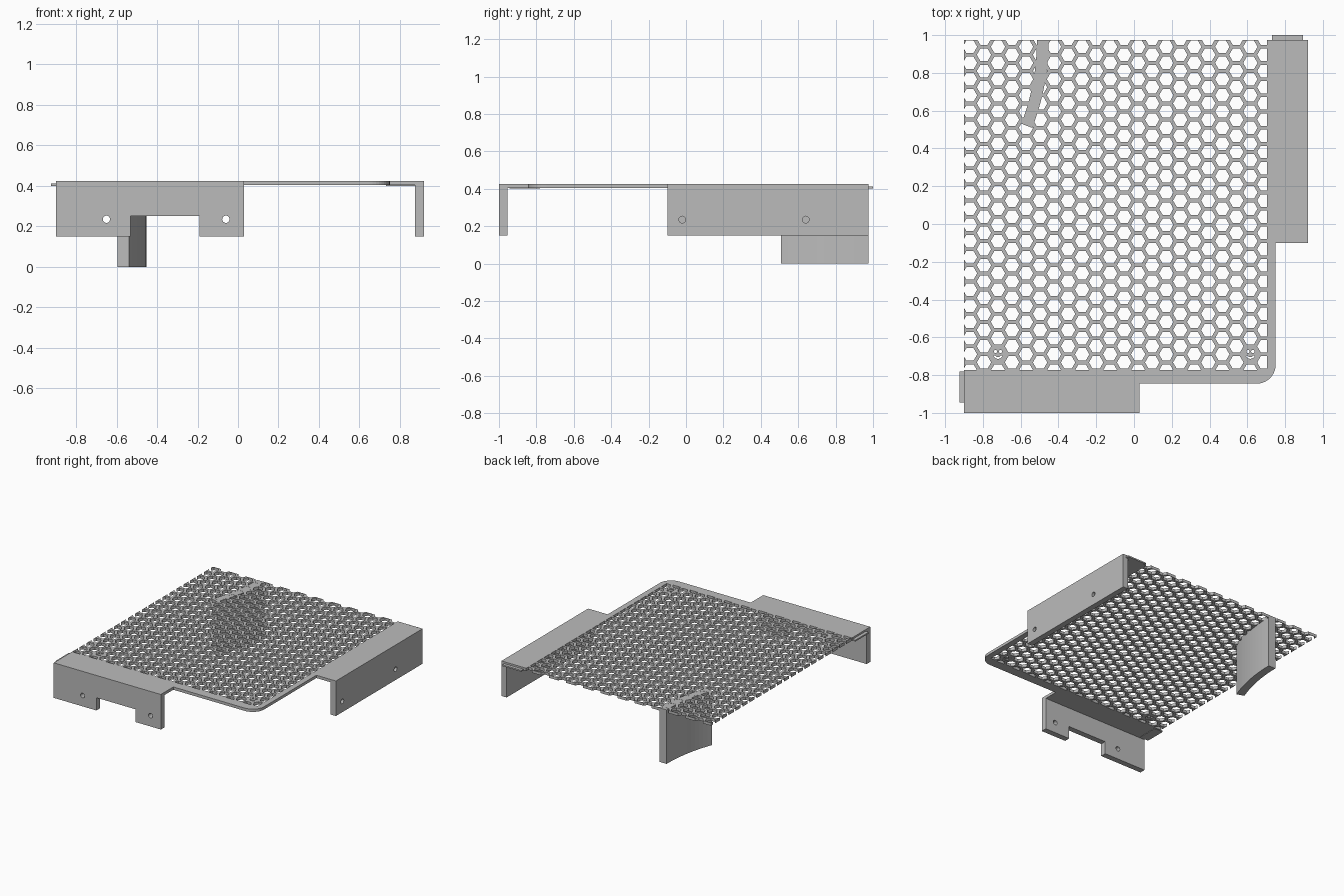
import bpy, bmesh, math
from mathutils import Matrix, Vector

cube = bpy.data.objects.get("Cube")
if cube:
    bpy.data.objects.remove(cube, do_unlink=True)

grey = bpy.data.materials.new("plain grey")
grey.use_nodes = True
GREY = (0.5, 0.5, 0.5, 1)
grey.diffuse_color = GREY
grey.node_tree.nodes["Principled BSDF"].inputs["Base Color"].default_value = GREY

TOP, UNDER, WALL_Z = 0.425, 0.403, 0.15
LEFT, RIGHT, FRONT, BACK = -0.9, 0.705, -0.772, 0.975

# Local axes for each plane: (outline x, outline y, thickness direction)
FLAT = ((1, 0, 0), (0, 1, 0), (0, 0, 1))
FACING_FRONT = ((1, 0, 0), (0, 0, 1), (0, -1, 0))
FACING_SIDE = ((0, 1, 0), (0, 0, 1), (1, 0, 0))


def add_object(name, mesh):
    obj = bpy.data.objects.new(name, mesh)
    bpy.context.collection.objects.link(obj)
    mesh.materials.clear()
    mesh.materials.append(grey)
    return obj


def arc(cx, cy, r, start, end, n):
    angles = [math.radians(start + (end - start) * i / n) for i in range(n + 1)]
    return [(cx + r * math.cos(a), cy + r * math.sin(a)) for a in angles]


def circle(cx, cy, r, n=24):
    return arc(cx, cy, r, 0, 360, n)[:-1]


def box(x0, y0, x1, y1):
    return [(x0, y0), (x1, y0), (x1, y1), (x0, y1)]


def plate(name, outlines, low, high, axes=FLAT):
    """Extrude the first outline from low to high; the others become holes."""
    curve = bpy.data.curves.new(name, "CURVE")
    curve.dimensions, curve.fill_mode = "2D", "BOTH"
    curve.extrude = (high - low) / 2
    for points in outlines:
        spline = curve.splines.new("POLY")
        spline.points.add(len(points) - 1)
        spline.use_cyclic_u = True
        for p, (x, y) in zip(spline.points, points):
            p.co = (x, y, 0, 1)
    temp = bpy.data.objects.new(name + "_outline", curve)
    bpy.context.collection.objects.link(temp)
    graph = bpy.context.evaluated_depsgraph_get()
    mesh = bpy.data.meshes.new_from_object(temp.evaluated_get(graph))
    bpy.data.objects.remove(temp, do_unlink=True)
    place = Matrix(axes).transposed().to_4x4()
    place.translation = Vector(axes[2]) * (low + high) / 2
    mesh.transform(place)
    bm = bmesh.new()
    bm.from_mesh(mesh)
    bmesh.ops.remove_doubles(bm, verts=bm.verts, dist=1e-5)
    bmesh.ops.recalc_face_normals(bm, faces=bm.faces)
    for f in bm.faces:
        f.smooth = False
    bm.to_mesh(mesh)
    bm.free()
    return add_object(name, mesh)


# Rim with both flanges and the rounded corner
rim = [(LEFT, -1), (0.03, -1), (0.03, -0.845)]
rim += arc(0.65, -0.745, 0.1, -90, 0, 10)
rim += [(0.75, -0.1), (0.92, -0.1), (0.92, BACK), (RIGHT, BACK), (RIGHT, FRONT), (LEFT, FRONT)]
plate("rim_and_flanges", [rim], UNDER, TOP)

# Front wall with a notch and two through holes
notched = [(LEFT, WALL_Z), (-0.53, WALL_Z), (-0.53, 0.25), (-0.19, 0.25),
           (-0.19, WALL_Z), (0.03, WALL_Z), (0.03, UNDER), (LEFT, UNDER)]
plate("front_wall", [notched] + [circle(x, 0.235, 0.018) for x in (-0.65, -0.06)],
      0.955, 1.0, FACING_FRONT)

# Side wall: an outer skin with holes over a closed backing
side = box(-0.1, WALL_Z, BACK, UNDER)
plate("side_wall_backing", [side], 0.875, 0.885, FACING_SIDE)
plate("side_wall", [side] + [circle(y, 0.235, 0.018) for y in (-0.02, 0.64)],
      0.885, 0.92, FACING_SIDE)

# Thin joining tabs
plate("back_tab", [box(0.73, 0.9, 0.895, 1.0)], 0.4, 0.411)
plate("side_tab", [box(-0.925, -0.945, -0.85, -0.78)], 0.4, 0.411)

# Curved support fin
R, SWEEP, HALF = 1.27, -21, 0.031
cx = -0.483 - R
fin = arc(cx, BACK, R + HALF, 0, SWEEP, 12) + arc(cx, BACK, R - HALF, SWEEP, 0, 12)
plate("support_fin", [fin], 0, TOP - 0.001)

# Honeycomb panel: ring-shaped hexagon cells, trimmed, then thickened
ROW = 0.0857
COL = ROW * math.sqrt(3) / 2
OUTER = ROW / math.sqrt(3)
INNER = OUTER * 0.77
X0, Y0 = -0.72, -0.69


def hexagon(x, y, r):
    return circle(x, y, r, 6)


bm = bmesh.new()
for i in range(-4, 22):
    for j in range(-3, 22):
        x, y = X0 + i * COL, Y0 + (j + (i % 2) / 2) * ROW
        outer = [bm.verts.new((*p, TOP)) for p in hexagon(x, y, OUTER)]
        inner = [bm.verts.new((*p, TOP)) for p in hexagon(x, y, INNER)]
        for k in range(6):
            n = (k + 1) % 6
            bm.faces.new((outer[k], outer[n], inner[n], inner[k]))
bmesh.ops.remove_doubles(bm, verts=bm.verts, dist=0.001)
for co, no in (((LEFT, 0, 0), (-1, 0, 0)), ((RIGHT, 0, 0), (1, 0, 0)),
               ((0, FRONT, 0), (0, -1, 0)), ((0, BACK, 0), (0, 1, 0))):
    bmesh.ops.bisect_plane(bm, geom=bm.verts[:] + bm.edges[:] + bm.faces[:],
                           plane_co=co, plane_no=no, clear_outer=True)
mesh = bpy.data.meshes.new("honeycomb_panel")
bm.to_mesh(mesh)
bm.free()
panel = add_object("honeycomb_panel", mesh)
thick = panel.modifiers.new("thickness", "SOLIDIFY")
thick.thickness, thick.offset = TOP - UNDER, -1

# Filled cells with two eye holes and a smile slot
for name, x in (("right_face_cell", X0), ("left_face_cell", X0 + 18 * COL)):
    smile = arc(x, Y0 + 0.002, 0.026, 205, 335, 8) + arc(x, Y0 + 0.002, 0.017, 335, 205, 8)
    eyes = [circle(x + s * 0.013, Y0 + 0.015, 0.009, 12) for s in (-1, 1)]
    plate(name, [hexagon(x, Y0, INNER + 0.002), smile] + eyes, UNDER + 0.001, TOP - 0.001)
